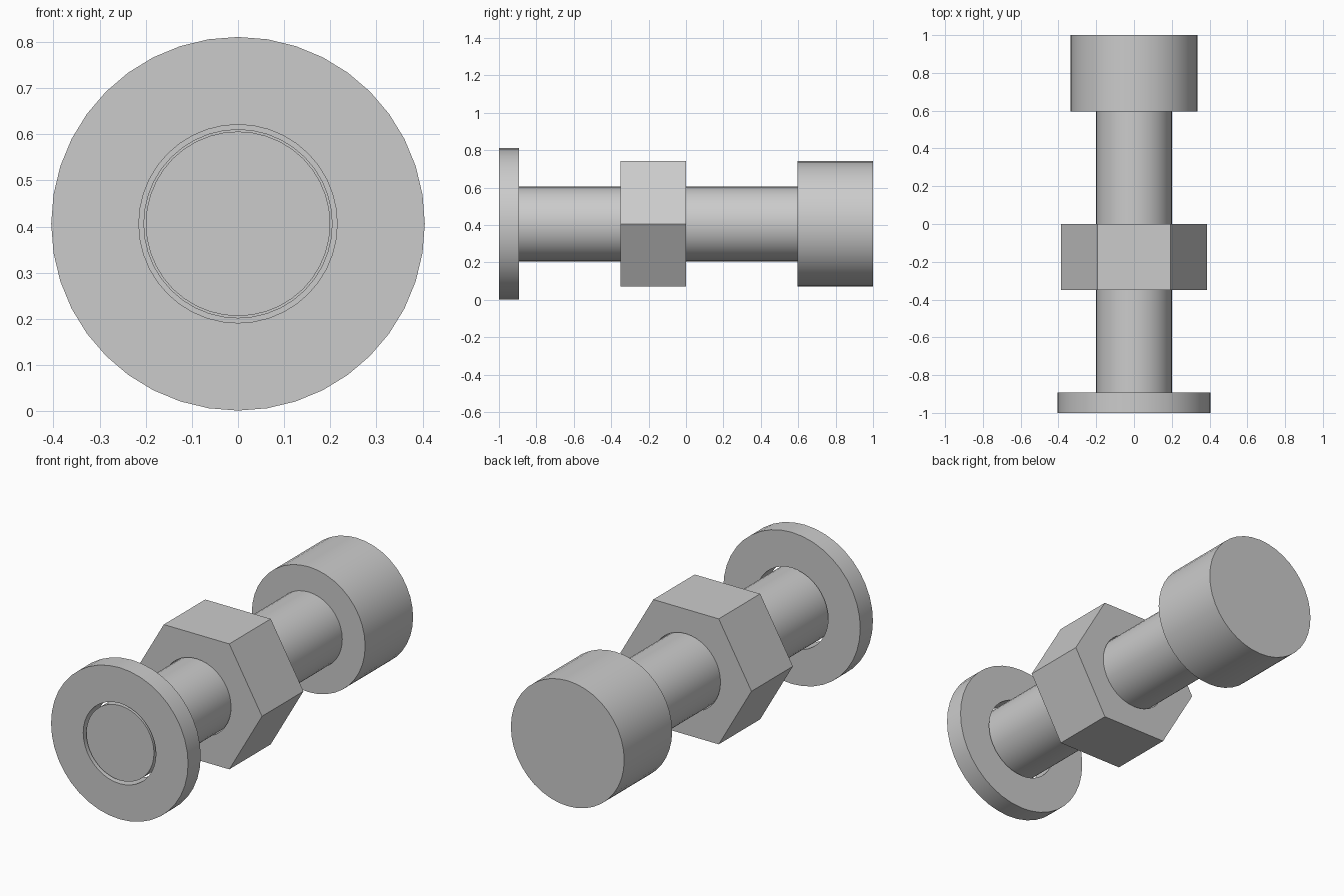
import bpy, bmesh, math
from mathutils import Matrix

if "Cube" in bpy.data.objects:
    bpy.data.objects.remove(bpy.data.objects["Cube"], do_unlink=True)

AXIS_Z = 0.406
SEGMENTS = 40

steel = bpy.data.materials.new("steel grey")
steel.use_nodes = True
grey = (0.6, 0.6, 0.6, 1)
steel.diffuse_color = grey
steel.node_tree.nodes["Principled BSDF"].inputs["Base Color"].default_value = grey


def add_object(name, bm):
    """Lay the part along y on the bolt axis and shade it."""
    bmesh.ops.recalc_face_normals(bm, faces=bm.faces)
    bm.transform(Matrix.Translation((0, 0, AXIS_Z)) @ Matrix.Rotation(-math.pi / 2, 4, "X"))
    mesh = bpy.data.meshes.new(name)
    bm.to_mesh(mesh)
    bm.free()
    mesh.materials.append(steel)
    obj = bpy.data.objects.new(name, mesh)
    bpy.context.collection.objects.link(obj)
    bpy.ops.object.select_all(action="DESELECT")
    obj.select_set(True)
    bpy.context.view_layer.objects.active = obj
    bpy.ops.object.shade_smooth_by_angle(angle=math.radians(30))


def turned(name, profile):
    """Solid of revolution from (radius, y) points; ends on the axis close it."""
    bm = bmesh.new()
    verts = [bm.verts.new((r, 0, y)) for r, y in profile]
    edges = [bm.edges.new(pair) for pair in zip(verts, verts[1:])]
    bmesh.ops.spin(bm, geom=verts + edges, axis=(0, 0, 1), cent=(0, 0, 0),
                   angle=math.tau, steps=SEGMENTS)
    bmesh.ops.remove_doubles(bm, verts=bm.verts, dist=0.0001)
    add_object(name, bm)


def pierced(name, outer, hole, sides, y0, y1):
    """Prism with corners on the x axis and a round through hole."""
    bm = bmesh.new()
    edges = []
    placement = Matrix.Translation((0, 0, y0)) @ Matrix.Rotation(math.pi / 2, 4, "Z")
    for radius, count in ((outer, sides), (hole, SEGMENTS)):
        ring = bmesh.ops.create_circle(bm, radius=radius, segments=count,
                                       matrix=placement)["verts"]
        edges += list({e for v in ring for e in v.link_edges})
    bmesh.ops.triangle_fill(bm, edges=edges, use_beauty=True)
    # Extrude the flat ring through the thickness
    top = bmesh.ops.extrude_face_region(bm, geom=bm.faces[:], use_keep_orig=True)["geom"]
    bmesh.ops.translate(bm, vec=(0, 0, y1 - y0),
                        verts=[v for v in top if isinstance(v, bmesh.types.BMVert)])
    add_object(name, bm)


# Shank and cylindrical head
turned("bolt", [(0, -0.995), (0.2, -0.995), (0.2, 0.595), (0.335, 0.595),
                (0.335, 1.0), (0, 1.0)])

# Loose washer at the front end
pierced("washer", 0.405, 0.215, SEGMENTS, -1.0, -0.893)

# Hexagonal nut around the middle
pierced("nut", 0.387, 0.204, 6, -0.35, 0.0)
